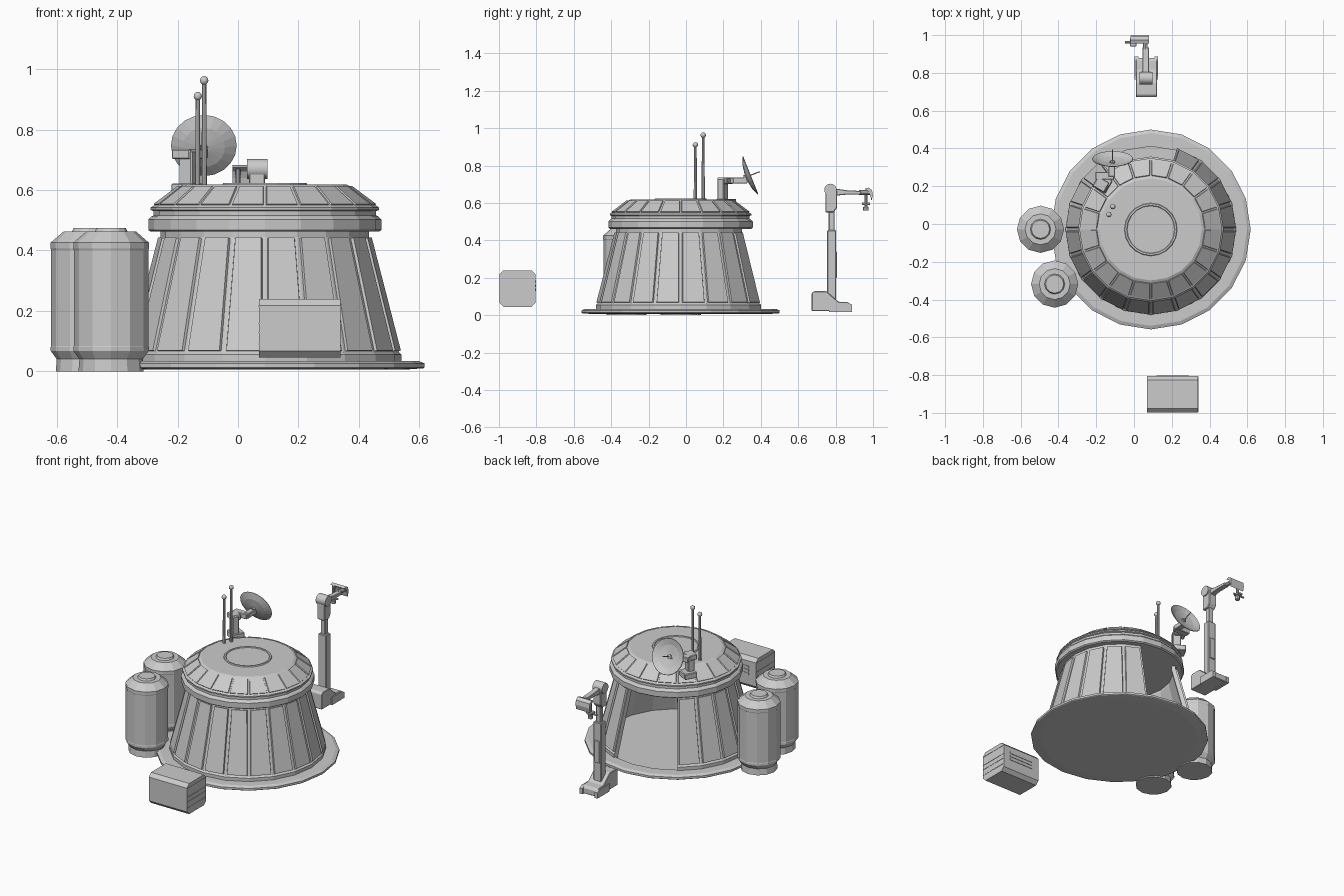
import bpy, bmesh
from math import sin, cos, radians, pi
from mathutils import Vector, Matrix

if "Cube" in bpy.data.objects:
    bpy.data.objects.remove(bpy.data.objects["Cube"])

CX, CY = 0.089, -0.029      # hut centre


def finish(name, bm, bevel=0.0, smooth=False):
    bmesh.ops.recalc_face_normals(bm, faces=bm.faces[:])
    me = bpy.data.meshes.new(name)
    bm.to_mesh(me)
    bm.free()
    ob = bpy.data.objects.new(name, me)
    bpy.context.collection.objects.link(ob)
    if bevel:
        m = ob.modifiers.new("bevel", 'BEVEL')
        m.width, m.segments = bevel, 1
    if smooth:
        bpy.context.view_layer.objects.active = ob
        ob.select_set(True)
        bpy.ops.object.shade_smooth_by_angle(angle=radians(35))
        ob.select_set(False)
    return ob


def lathe(name, prof, cx, cy, n, start=0, count=None, closed=False):
    """Revolve (r, z) points; closed profiles may cover only some segments."""
    bm = bmesh.new()
    full = count is None
    count = n if full else count
    rings = []
    for i in range(count if full else count + 1):
        a = 2 * pi * (start + i) / n
        rings.append([bm.verts.new((cx + r * cos(a), cy + r * sin(a), z)) for r, z in prof])
    m = len(prof)
    for i in range(count):
        A, B = rings[i], rings[(i + 1) % len(rings)]
        for j in range(m if closed else m - 1):
            k = (j + 1) % m
            bm.faces.new((A[j], A[k], B[k], B[j]))
    if not closed:
        bm.faces.new([r[0] for r in rings])
        bm.faces.new([r[-1] for r in rings])
    elif not full:
        bm.faces.new(rings[0])
        bm.faces.new(rings[-1])
    return finish(name, bm)


def panels(name, r0, z0, r1, z1, gap, thick, indices):
    """Raised trapezoid plates lying on the facets of a 20-sided cone."""
    bm = bmesh.new()
    h = pi / 20
    nr, nz = Vector((z1 - z0, r0 - r1)).normalized()
    for i in indices:
        a = (i + 0.5) * pi / 10
        rad, tan = Vector((cos(a), sin(a), 0)), Vector((-sin(a), cos(a), 0))
        loops = []
        for t, g in ((-0.004, gap), (thick, gap + 0.003)):
            loops.append([bm.verts.new(Vector((CX, CY, z + nz * t)) + rad * (r * cos(h) + nr * t)
                                       + tan * s * (r * sin(h) - g))
                          for r, z, s in ((r0, z0, -1), (r0, z0, 1), (r1, z1, 1), (r1, z1, -1))])
        low, top = loops
        bm.faces.new(low)
        bm.faces.new(top)
        for j in range(4):
            k = (j + 1) % 4
            bm.faces.new((low[j], low[k], top[k], top[j]))
    return finish(name, bm)


def box(name, x0, x1, y0, y1, z0, z1, bevel=0.0, turn=0):
    bm = bmesh.new()
    c = Vector(((x0 + x1) / 2, (y0 + y1) / 2, (z0 + z1) / 2))
    mat = Matrix.Translation(c) @ Matrix.Rotation(radians(turn), 4, 'Z') @ \
        Matrix.Diagonal((x1 - x0, y1 - y0, z1 - z0, 1))
    bmesh.ops.create_cube(bm, size=1, matrix=mat)
    return finish(name, bm, bevel)


def rod(name, p, q, r, n=10, r2=None):
    p, q = Vector(p), Vector(q)
    d = q - p
    bm = bmesh.new()
    bmesh.ops.create_cone(bm, cap_ends=True, segments=n, radius1=r, radius2=r if r2 is None else r2,
                          depth=d.length,
                          matrix=Matrix.Translation((p + q) / 2) @ d.to_track_quat('Z', 'Y').to_matrix().to_4x4())
    return finish(name, bm, smooth=True)


def prism(name, yz, x0, x1, bevel=0.0):
    """Extrude a side profile along x."""
    bm = bmesh.new()
    a, b = ([bm.verts.new((x, y, z)) for y, z in yz] for x in (x0, x1))
    bm.faces.new(a)
    bm.faces.new(b)
    for j in range(len(yz)):
        k = (j + 1) % len(yz)
        bm.faces.new((a[j], a[k], b[k], b[j]))
    return finish(name, bm, bevel)


# Hut: base plate with low floor, open-backed wall (segments 4-6 missing), ring and roof
lathe("base_plate", [(0.47, 0.006), (0.525, 0.01), (0.529, 0.013), (0.529, 0.026), (0.51, 0.034),
                     (0.44, 0.034), (0.44, 0.02)], CX, CY, 20)
lathe("wall_shell", [(0.452, 0.02), (0.452, 0.055), (0.444, 0.062), (0.345, 0.445), (0.345, 0.47),
                     (0.32, 0.47), (0.32, 0.44), (0.425, 0.02)], CX, CY, 20, 7, 17, closed=True)
panels("wall_panels", 0.443, 0.067, 0.347, 0.44, 0.008, 0.009, range(7, 24))
lathe("roof_ring", [(0.32, 0.462), (0.378, 0.462), (0.386, 0.468), (0.386, 0.502), (0.376, 0.512),
                    (0.368, 0.516), (0.368, 0.53), (0.378, 0.534), (0.378, 0.542), (0.366, 0.55),
                    (0.282, 0.612), (0.27, 0.618), (0.14, 0.618), (0.137, 0.624), (0.128, 0.624),
                    (0.125, 0.62)], CX, CY, 20)
panels("roof_panels", 0.366, 0.55, 0.286, 0.61, 0.003, 0.005, range(20))

# Two storage tanks
for i, (x, y) in enumerate(((-0.495, -0.028), (-0.42, -0.318))):
    lathe(f"tank_{i + 1}", [(0.108, 0), (0.105, 0.04), (0.125, 0.068), (0.125, 0.08), (0.1235, 0.084),
                            (0.1235, 0.402), (0.125, 0.406), (0.125, 0.426), (0.082, 0.463), (0.054, 0.463),
                            (0.048, 0.475)], x, y, 12)

# Roof antennas
for i, (x, y, z) in enumerate(((-0.133, 0.05, 0.925), (-0.112, 0.092, 0.977))):
    rod(f"antenna_{i + 1}", (x, y, 0.605), (x, y, z - 0.01), 0.009, 8, 0.007)
    bm = bmesh.new()
    bmesh.ops.create_uvsphere(bm, u_segments=10, v_segments=6, radius=0.0145,
                              matrix=Matrix.Translation((x, y, z - 0.0145)))
    finish(f"antenna_tip_{i + 1}", bm, smooth=True)

# Dish with mount, arm and feed
box("dish_foot", -0.207, -0.127, 0.175, 0.255, 0.585, 0.622, 0.004, 60)
box("dish_post", -0.185, -0.144, 0.172, 0.222, 0.615, 0.73, 0.004, 60)
box("dish_head", -0.205, -0.145, 0.175, 0.245, 0.702, 0.735, 0.004, 60)
box("dish_arm", -0.205, -0.105, 0.235, 0.275, 0.703, 0.735, 0.003)
box("dish_link", -0.135, -0.1, 0.25, 0.33, 0.705, 0.737, 0.003)
dish = lathe("dish", [(0.02, -0.02), (0.07, -0.011), (0.109, 0.006), (0.107, 0.009), (0.07, -0.006),
                      (0.02, -0.014)], 0, 0, 20)
tilt = Vector((0, 0.93, 0.37)).normalized()
centre = Vector((-0.113, 0.338, 0.745))
dish.matrix_world = Matrix.Translation(centre) @ tilt.to_track_quat('Z', 'Y').to_matrix().to_4x4()
rod("dish_feed", centre - tilt * 0.03, centre + tilt * 0.06, 0.003, 8)
rod("dish_feed_base", centre - tilt * 0.03, centre - tilt * 0.005, 0.014, 10)

# Supply crate with lid strips and a slatted rear panel
c = 0.022
prism("crate", [(-0.998 + c, 0.045), (-0.805 - c, 0.045), (-0.805, 0.045 + c), (-0.805, 0.24 - c),
                (-0.805 - c, 0.24), (-0.998 + c, 0.24), (-0.998, 0.24 - c), (-0.998, 0.045 + c)], 0.07, 0.339)
for x in (0.068, 0.337):
    for z in (0.09, 0.128, 0.158, 0.215):
        box("crate_end_strip", x, x + 0.004, -0.995, -0.808, z - 0.002, z + 0.002)
for i in range(3):
    box("crate_vent_slat", 0.12, 0.29, -0.806, -0.802, 0.13 + i * 0.022, 0.142 + i * 0.022)

# Service machine: wedge base, side treads, post, joint and reaching arm
prism("machine_base", [(0.672, 0.022), (0.88, 0.022), (0.88, 0.058), (0.865, 0.07), (0.815, 0.072),
                       (0.75, 0.128), (0.685, 0.128), (0.672, 0.118)], 0.01, 0.121, 0.003)
for x in (0.003, 0.108):
    prism("machine_tread", [(0.765, 0.018), (0.888, 0.018), (0.888, 0.055), (0.87, 0.066), (0.765, 0.066)],
          x, x + 0.02)
box("machine_post_lower", 0.036, 0.092, 0.755, 0.802, 0.07, 0.455, 0.004)
box("machine_post_cover", 0.044, 0.084, 0.797, 0.808, 0.2, 0.34, 0.003)
box("machine_post_upper", 0.048, 0.08, 0.763, 0.793, 0.45, 0.56, 0.003)
prism("machine_head", [(0.745, 0.55), (0.79, 0.55), (0.808, 0.575), (0.808, 0.665), (0.745, 0.665)],
      0.036, 0.09, 0.004)
rod("machine_joint", (0.03, 0.772, 0.67), (0.097, 0.772, 0.67), 0.033, 14)
prism("machine_arm", [(0.79, 0.638), (0.79, 0.678), (0.86, 0.668), (0.935, 0.664), (0.935, 0.645), (0.86, 0.645)],
      0.045, 0.08, 0.003)
rod("machine_wrist", (0.06, 0.925, 0.655), (0.06, 0.985, 0.655), 0.013)
prism("machine_tool_plate", [(0.955, 0.675), (0.975, 0.682), (0.995, 0.668), (0.999, 0.64), (0.992, 0.61),
                             (0.985, 0.64), (0.975, 0.662)], -0.018, 0.08)
rod("machine_tool_stem", (0.0, 0.962, 0.575), (0.0, 0.962, 0.67), 0.008, 8)
rod("machine_tool_tip", (0.0, 0.962, 0.56), (0.0, 0.962, 0.578), 0.015, 8)
rod("machine_tool_bar", (-0.048, 0.962, 0.592), (0.03, 0.962, 0.592), 0.006, 8)
box("machine_tool_claw", -0.02, 0.012, 0.94, 0.985, 0.59, 0.602, 0.002)
